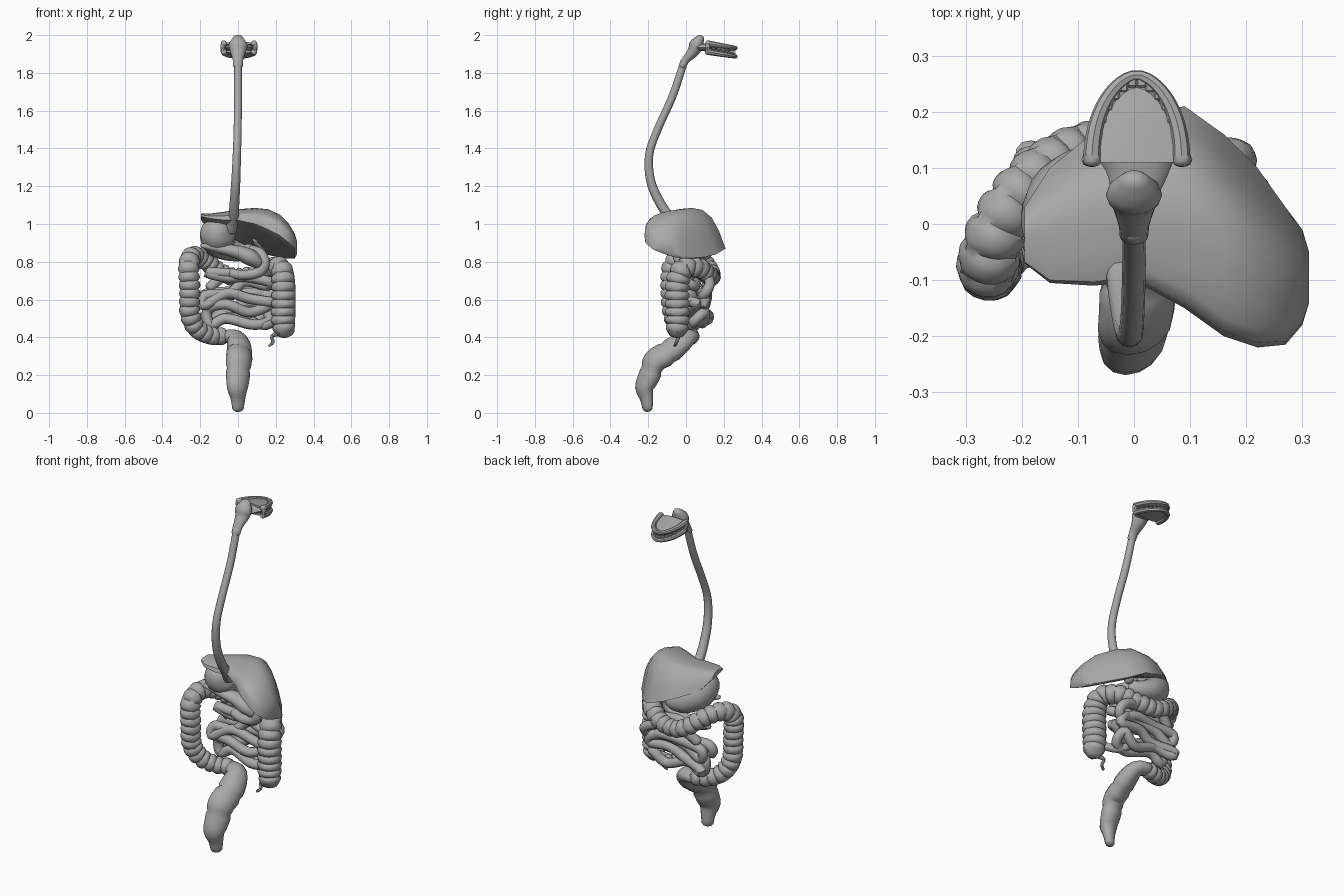
import bpy, bmesh, math, random
from mathutils import Vector

random.seed(11)
default_cube = bpy.data.objects.get("Cube")
if default_cube:
    bpy.data.objects.remove(default_cube, do_unlink=True)

# One flat grey for every organ
grey = bpy.data.materials.new("organ grey")
grey.use_nodes = True
GREY = (0.4, 0.4, 0.4, 1)
grey.diffuse_color = GREY
grey.node_tree.nodes["Principled BSDF"].inputs["Base Color"].default_value = GREY


def finish(name, bm, angle=40):
    """Turn a bmesh into a shaded object."""
    bmesh.ops.recalc_face_normals(bm, faces=bm.faces)
    mesh = bpy.data.meshes.new(name)
    bm.to_mesh(mesh)
    bm.free()
    mesh.materials.append(grey)
    obj = bpy.data.objects.new(name, mesh)
    bpy.context.collection.objects.link(obj)
    bpy.ops.object.select_all(action="DESELECT")
    obj.select_set(True)
    bpy.context.view_layer.objects.active = obj
    bpy.ops.object.shade_smooth_by_angle(angle=math.radians(angle))


def loft(bm, rings):
    """Skin a row of closed rings and fill both ends."""
    rows = [[bm.verts.new(p) for p in ring] for ring in rings]
    count = len(rows[0])
    for a, b in zip(rows, rows[1:]):
        for k in range(count):
            j = (k + 1) % count
            bm.faces.new((a[k], a[j], b[j], b[k]))
    bm.faces.new(rows[0])
    bm.faces.new(rows[-1])


def resample(points, count):
    """Smooth curve through (x, y, z, radius) points, evenly spaced."""
    p = [Vector(q) for q in points]
    p = [2 * p[0] - p[1]] + p + [2 * p[-1] - p[-2]]
    dense = []
    for a, b, c, d in zip(p, p[1:], p[2:], p[3:]):
        for s in range(12):
            t = s / 12
            dense.append(b + (c - a) * t / 2 + (2 * a - 5 * b + 4 * c - d) * t * t / 2
                         + (3 * b - a - 3 * c + d) * t ** 3 / 2)
    dense.append(p[-2])
    travel = [0]
    for a, b in zip(dense, dense[1:]):
        travel.append(travel[-1] + (b - a).to_3d().length)
    out, i = [], 0
    for s in range(count):
        goal = travel[-1] * s / (count - 1)
        while i < len(dense) - 2 and travel[i + 1] < goal:
            i += 1
        f = (goal - travel[i]) / max(travel[i + 1] - travel[i], 1e-6)
        out.append(dense[i].lerp(dense[i + 1], f))
    return out


def tube(name, points, count=24, sides=12, flat=1, shape=None):
    """Tapered tube with domed ends; shape(ring, side) scales the radius."""
    path = resample(points, count)
    centres = [q.to_3d() for q in path]
    normal, rings = Vector((1, 0, 0)), []
    for i, c in enumerate(centres):
        tangent = (centres[min(i + 1, count - 1)] - centres[max(i - 1, 0)]).normalized()
        if i == 0 and abs(tangent.x) > 0.9:
            normal = Vector((0, 1, 0))
        normal = (normal - tangent * normal.dot(tangent)).normalized()
        binormal = tangent.cross(normal)

        def ring(size, shift):
            out = []
            for k in range(sides):
                a = math.tau * k / sides
                r = path[i].w * size * (shape(i, k) if shape else 1)
                out.append(c + tangent * shift * path[i].w
                           + (normal * math.cos(a) + binormal * math.sin(a) * flat) * r)
            return out
        dome = [(0.3, 0.5), (0.75, 0.32)]
        if i == 0:
            rings += [ring(s, -h) for s, h in dome]
        rings.append(ring(1, 0))
        if i == count - 1:
            rings += [ring(s, h) for s, h in reversed(dome)]
    bm = bmesh.new()
    loft(bm, rings)
    finish(name, bm)


# Throat and gullet
tube("throat", [(0, -0.02, 1.835, 0.026), (0, 0.0, 1.87, 0.028), (0, 0.04, 1.915, 0.042),
                (0, 0.055, 1.95, 0.05), (0, 0.078, 1.985, 0.028)], 12, flat=0.75)
tube("throat_opening", [(0, 0.05, 1.935, 0.04), (0.005, 0.09, 1.935, 0.055),
                        (0.005, 0.12, 1.935, 0.07)], 6, flat=0.35)
tube("gullet", [(0, -0.01, 1.86, 0.02), (0, -0.07, 1.68, 0.021), (-0.002, -0.15, 1.5, 0.021),
                (-0.006, -0.195, 1.365, 0.022), (-0.012, -0.185, 1.22, 0.024),
                (-0.02, -0.125, 1.09, 0.026), (-0.025, -0.07, 1.02, 0.028),
                (-0.04, -0.03, 0.97, 0.034)], 32)


# Mouth: palate, tongue, gums and teeth along one pointed arch
def arch(t, z, spread=1):
    """Point on the dental arch, t from -1 to 1, dipping towards the front."""
    reach = 1 - abs(t) ** 1.7
    return (0.005 + 0.08 * spread * math.sin(t * 1.57), 0.11 + 0.155 * spread * reach,
            z - 0.026 * reach * spread)


def jaw(name, z, rise):
    steps = [-1 + i / 8 for i in range(17)]
    tube(name + "_gum", [(*arch(t, z), 0.01 + 0.006 * abs(t)) for t in steps], 30, 8)
    bm = bmesh.new()
    rows = []
    for s, lift in ((0.9, -0.006), (0.86, 0.002), (0.6, 0.006), (0.25, 0.008)):
        rows.append([Vector(arch(t, z, s)) + Vector((0, 0, lift * rise)) for t in steps])
    loft(bm, rows)
    finish(name + "_plate", bm)
    bm = bmesh.new()
    for i in range(14):
        t = -0.92 + 1.84 * i / 13
        made = bmesh.ops.create_cube(bm, size=1)["verts"]
        bmesh.ops.scale(bm, vec=(0.018, 0.018, 0.026), verts=made)
        bmesh.ops.translate(bm, verts=made, vec=arch(t, z - 0.008 * rise, 0.93))
    bmesh.ops.bevel(bm, geom=bm.edges[:], offset=0.003, segments=1, affect="EDGES")
    finish(name + "_teeth", bm, 25)


jaw("upper_jaw", 1.957, 1)
jaw("lower_jaw", 1.912, -1)
tube("tongue", [(0.005, 0.09, 1.932, 0.05), (0.005, 0.16, 1.925, 0.05),
                (0.005, 0.22, 1.912, 0.03)], 8, flat=0.3)
for side in (-1, 1):
    tube("jaw_hinge", [(0.005 + side * 0.086, 0.115, 1.95, 0.013),
                       (0.005 + side * 0.084, 0.115, 1.905, 0.012)], 4, 8)

# Liver: sections along x, steep behind and sloping down in front
# (x, back y, back z, front y, front z, top z)
liver_sections = [(-0.195, -0.07, 1.04, 0.03, 1.02, 1.055), (-0.15, -0.105, 1.03, 0.1, 0.96, 1.055),
                  (-0.07, -0.11, 1.02, 0.165, 0.93, 1.065), (0, -0.1, 1.02, 0.19, 0.9, 1.078),
                  (0.09, -0.15, 1.0, 0.21, 0.87, 1.085), (0.16, -0.2, 0.97, 0.16, 0.84, 1.078),
                  (0.22, -0.22, 0.94, 0.1, 0.825, 1.05), (0.27, -0.215, 0.9, 0.03, 0.82, 1.0),
                  (0.3, -0.18, 0.87, -0.01, 0.82, 0.95), (0.312, -0.14, 0.87, -0.05, 0.84, 0.91)]
bm = bmesh.new()
rings = []
for x, back, back_z, front, front_z, top in liver_sections:
    ring = []
    for k in range(18):
        upper = k <= 10
        t = k / 10 if upper else (18 - k) / 8
        f = (1 - math.cos(t * math.pi)) / 2
        base = back_z + (front_z - back_z) * f
        bulge = math.sin(t * math.pi) if 0 < t < 1 else 0
        lift = bulge ** (0.5 + 2 * t * t) if upper else -0.1 * bulge
        ring.append((x, back + (front - back) * f, base + (top - base) * lift))
    rings.append(ring)
loft(bm, rings)
finish("liver", bm, 50)

# Stomach, duodenum, pancreas and gallbladder
tube("stomach", [(-0.1, -0.035, 0.985, 0.07), (-0.108, -0.01, 0.955, 0.092),
                 (-0.1, 0.04, 0.91, 0.09), (-0.05, 0.08, 0.87, 0.067),
                 (0.02, 0.08, 0.85, 0.047), (0.07, 0.05, 0.86, 0.036)], 20, 16)
tube("duodenum", [(0.07, 0.05, 0.86, 0.03), (0.12, 0.01, 0.84, 0.03), (0.14, -0.01, 0.79, 0.03),
                  (0.11, -0.01, 0.745, 0.028), (0.03, 0, 0.73, 0.026), (-0.04, 0.02, 0.74, 0.026)])
tube("pancreas", [(-0.19, -0.04, 0.885, 0.015), (-0.1, -0.03, 0.87, 0.032),
                  (0, -0.02, 0.85, 0.046), (0.07, -0.015, 0.82, 0.055),
                  (0.11, -0.015, 0.79, 0.036)], 16, flat=0.8)
tube("gallbladder", [(0.09, 0.04, 0.92, 0.015), (0.12, 0.1, 0.87, 0.03)], 8)


# Large intestine: pouches pinched between three straight bands
def pouches(i, k):
    if k % 6 == 0:
        return 1
    return 0.84 + 0.21 * abs(math.sin(math.pi * i / 6)) ** 0.6


tube("large_intestine",
     [(0.245, -0.05, 0.425, 0.054), (0.24, -0.045, 0.5, 0.063), (0.24, -0.045, 0.68, 0.063),
      (0.225, -0.01, 0.765, 0.057), (0.17, 0.07, 0.765, 0.052), (0.08, 0.12, 0.73, 0.048),
      (-0.02, 0.135, 0.72, 0.047), (-0.1, 0.13, 0.75, 0.047), (-0.18, 0.08, 0.81, 0.049),
      (-0.24, 0, 0.83, 0.051), (-0.26, -0.07, 0.78, 0.054), (-0.255, -0.08, 0.65, 0.054),
      (-0.255, -0.07, 0.53, 0.053), (-0.22, -0.04, 0.45, 0.05), (-0.15, 0, 0.41, 0.047),
      (-0.07, 0.03, 0.405, 0.045)], 217, 18, shape=pouches)
tube("appendix", [(0.21, -0.05, 0.42, 0.014), (0.18, -0.04, 0.405, 0.01),
                  (0.185, -0.05, 0.375, 0.009), (0.165, -0.06, 0.355, 0.007)], 12, 8)


# Rectum: upper and lower parts meet in creases
def creases(i, k):
    return 0.9 if i in (9, 15) else 1


tube("rectum", [(-0.07, 0.03, 0.405, 0.044), (-0.015, 0.01, 0.4, 0.054), (0.005, -0.035, 0.365, 0.068),
                (0.008, -0.1, 0.315, 0.075), (0.004, -0.165, 0.275, 0.073), (0, -0.19, 0.205, 0.068),
                (-0.003, -0.22, 0.135, 0.059), (0, -0.21, 0.08, 0.042),
                (0, -0.203, 0.022, 0.032)], 26, 14, flat=0.78, shape=creases)

# Small intestine: a back layer winding down, a front layer winding up
coil = [(-0.04, 0.02, 0.74, 0.026)]
for layer, depth in enumerate((0.025, 0.105)):
    for row in range(5):
        level = 0.71 - 0.052 * row if layer == 0 else 0.495 + 0.05 * row
        way = 1 if row % 2 == layer else -1
        for x in (-0.165, -0.055, 0.055, 0.155):
            coil.append((x * way + random.uniform(-0.02, 0.02), depth + random.uniform(-0.025, 0.03),
                         level + random.uniform(-0.04, 0.04), 0.028))
tube("small_intestine", coil, 260, 10)
tube("small_intestine_end", [(0.07, 0.06, 0.49, 0.022), (0.14, 0.02, 0.46, 0.022),
                             (0.21, -0.04, 0.49, 0.022)], 14, 10)
